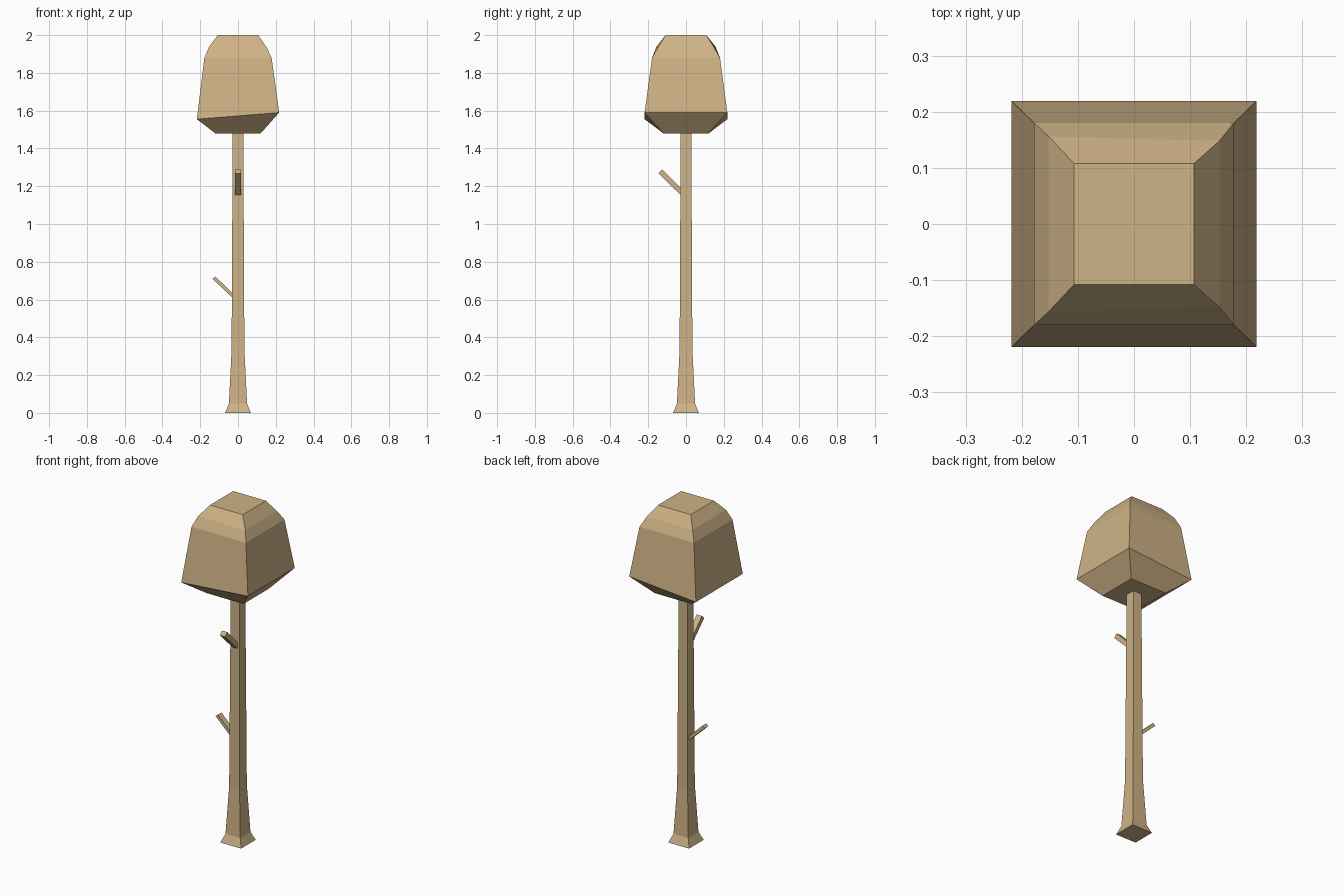
import bpy, bmesh
from math import pi
from mathutils import Matrix

if "Cube" in bpy.data.objects:
    bpy.data.objects.remove(bpy.data.objects["Cube"])

wood = bpy.data.materials.new("tan_wood")
wood.diffuse_color = (0.62, 0.45, 0.24, 1)
wood.use_nodes = True
wood.node_tree.nodes["Principled BSDF"].inputs["Base Color"].default_value = wood.diffuse_color


def finish(name, bm):
    bmesh.ops.recalc_face_normals(bm, faces=bm.faces)
    mesh = bpy.data.meshes.new(name)
    bm.to_mesh(mesh)
    bm.free()
    mesh.materials.append(wood)
    obj = bpy.data.objects.new(name, mesh)
    bpy.context.collection.objects.link(obj)
    return obj


def square_loft(name, rings):
    """Stack four-cornered rings: (half x, half y left, half y right, z left, z right)."""
    bm = bmesh.new()
    loops = []
    for hx, yl, yr, zl, zr in rings:
        corners = [(-hx, -yl, zl), (hx, -yr, zr), (hx, yr, zr), (-hx, yl, zl)]
        loops.append([bm.verts.new(c) for c in corners])
    for a, b in zip(loops, loops[1:]):
        for i in range(4):
            j = (i + 1) % 4
            bm.faces.new((a[i], a[j], b[j], b[i]))
    bm.faces.new(loops[0][::-1])
    bm.faces.new(loops[-1])
    return finish(name, bm)


def branch(name, profile, width, angle):
    """Extrude a side profile (outward distance, z) and turn it about the trunk."""
    bm = bmesh.new()
    face = bm.faces.new([bm.verts.new((u, -width / 2, z)) for u, z in profile])
    ext = bmesh.ops.extrude_face_region(bm, geom=[face])
    verts = [g for g in ext["geom"] if isinstance(g, bmesh.types.BMVert)]
    bmesh.ops.translate(bm, verts=verts, vec=(0, width, 0))
    bm.transform(Matrix.Rotation(angle, 4, "Z"))
    return finish(name, bm)


# Trunk with flared foot
square_loft("trunk", [(h, h, h, z, z) for h, z in
                      [(0.068, 0), (0.048, 0.05), (0.034, 0.33), (0.028, 1.49)]])

# Foliage block, lower rim tilted up towards +x
square_loft("foliage", [
    (0.12, 0.12, 0.12, 1.48, 1.48),
    (0.218, 0.219, 0.219, 1.555, 1.59),
    (0.178, 0.18, 0.18, 1.88, 1.88),
    (0.152, 0.156, 0.148, 1.94, 1.935),
    (0.107, 0.108, 0.108, 2.0, 2.0),
])

# Two stub branches
branch("lower_branch", [(0.025, 0.605), (0.135, 0.71), (0.12, 0.722), (0.025, 0.63)], 0.034, pi)
branch("upper_branch", [(0.02, 1.145), (0.145, 1.268), (0.125, 1.288), (0.02, 1.182)], 0.034, -pi / 2)
